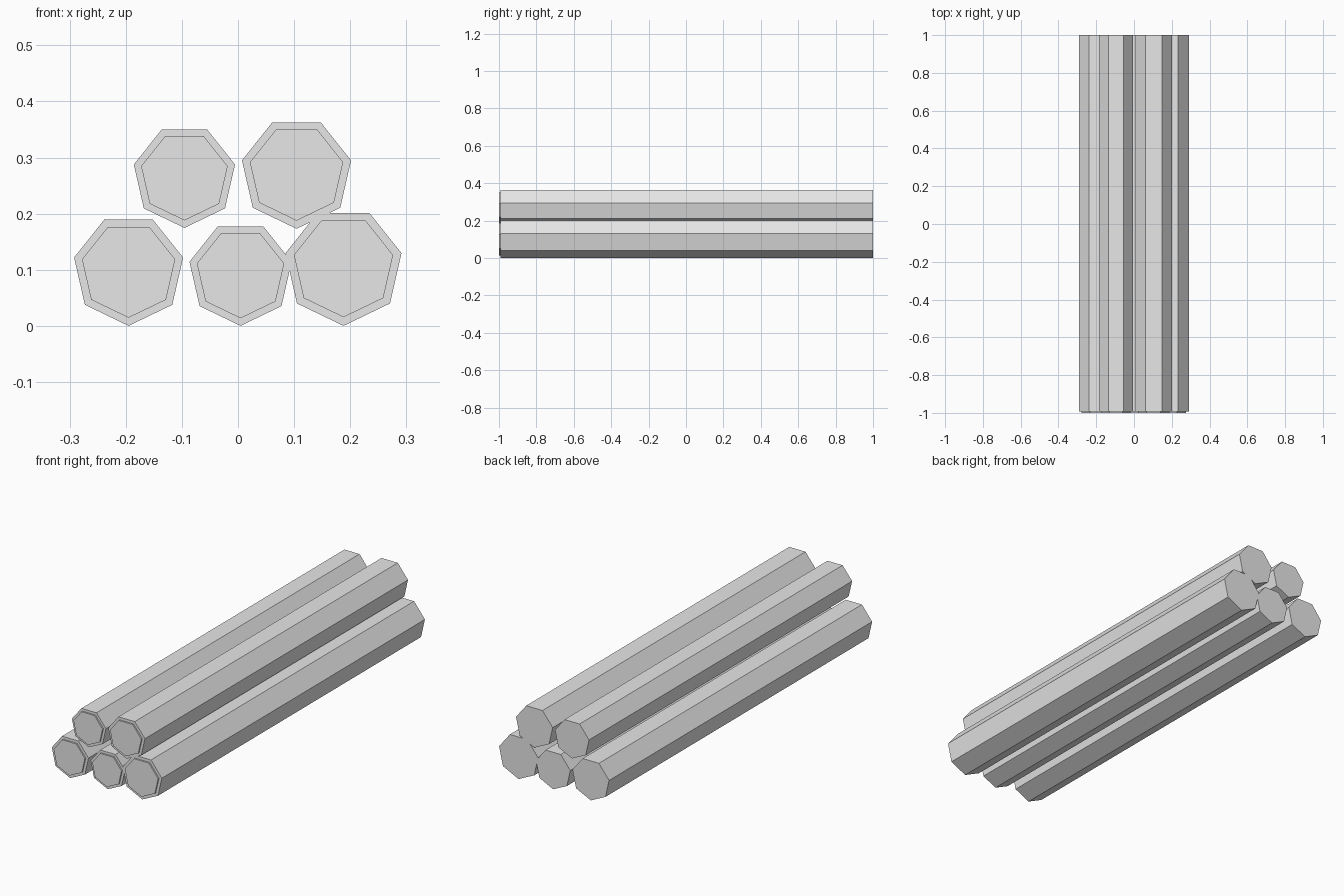
import bpy, bmesh, math

if "Cube" in bpy.data.objects:
    bpy.data.objects.remove(bpy.data.objects["Cube"])

SIDES = 7
CAP = 0.007  # thickness of the raised plate on the front end

grey = bpy.data.materials.new("light_grey")
grey.diffuse_color = (0.8, 0.8, 0.8, 1)
grey.use_nodes = True
grey.node_tree.nodes["Principled BSDF"].inputs["Base Color"].default_value = grey.diffuse_color


def prism(name, x, z, r, y0, y1):
    """Seven-sided prism along y with one corner pointing down."""
    bm = bmesh.new()
    rings = []
    for y in (y0, y1):
        angles = [-math.pi / 2 + 2 * math.pi * i / SIDES for i in range(SIDES)]
        rings.append([bm.verts.new((x + r * math.cos(a), y, z + r * math.sin(a)))
                      for a in angles])
    a, b = rings
    bm.faces.new(a)
    bm.faces.new(b)
    for i in range(SIDES):
        j = (i + 1) % SIDES
        bm.faces.new((a[i], a[j], b[j], b[i]))
    bmesh.ops.recalc_face_normals(bm, faces=bm.faces)
    me = bpy.data.meshes.new(name)
    bm.to_mesh(me)
    bm.free()
    me.materials.append(grey)
    ob = bpy.data.objects.new(name, me)
    bpy.context.collection.objects.link(ob)
    return ob


# name, centre x, centre z, radius
logs = [
    ("lower_left", -0.195, 0.0996, 0.0996),
    ("lower_middle", 0.0045, 0.0933, 0.0933),
    ("lower_right", 0.188, 0.106, 0.106),
    ("upper_left", -0.0955, 0.267, 0.0925),
    ("upper_right", 0.1043, 0.2727, 0.0997),
]

for name, x, z, r in logs:
    prism(name + "_log", x, z, r, -1 + CAP, 1)
    # raised cut-wood plate on the front end
    prism(name + "_end_plate", x, z, r * 0.855, -1, -1 + CAP)
